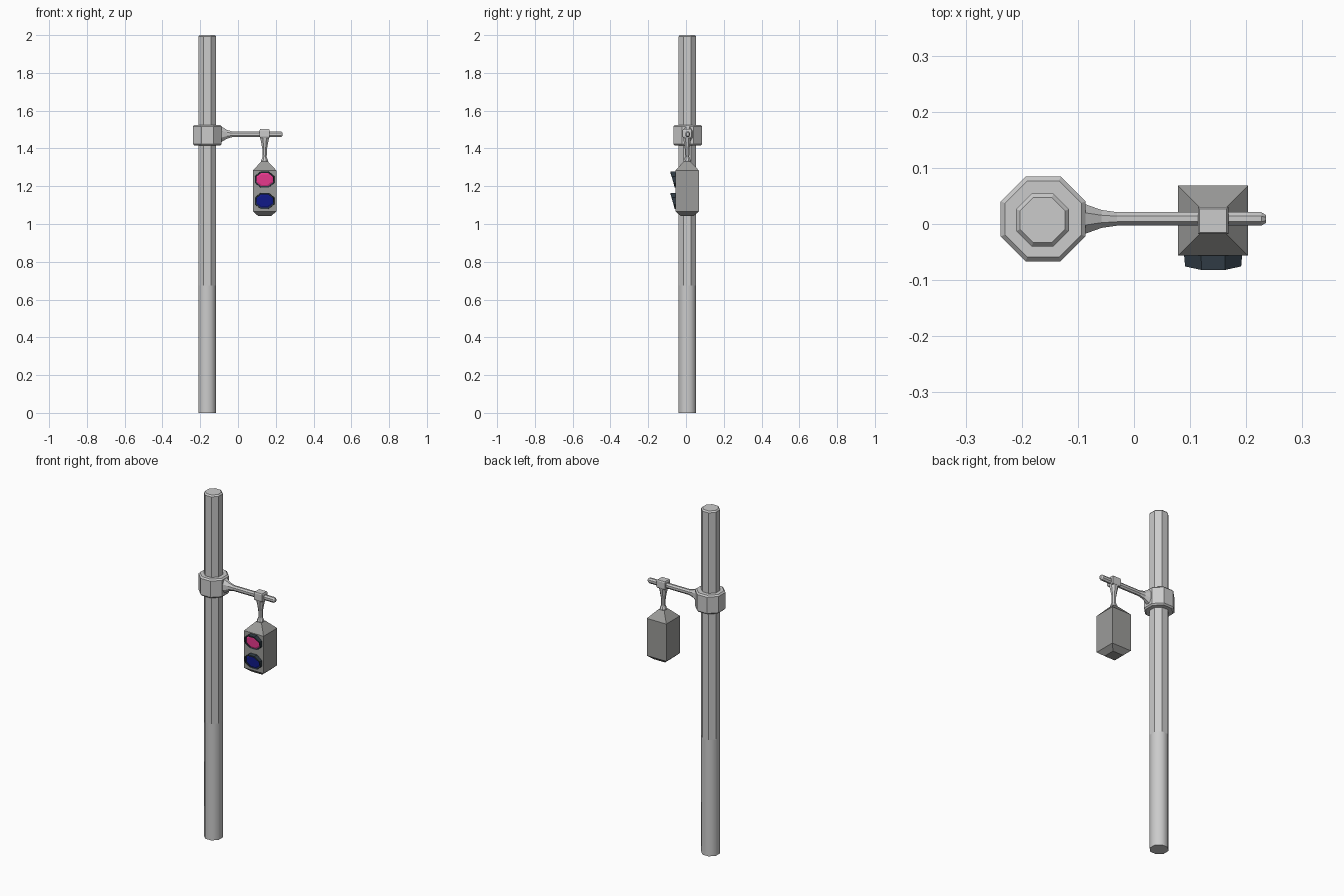
import bpy, bmesh, math

if "Cube" in bpy.data.objects:
    bpy.data.objects.remove(bpy.data.objects["Cube"])

CY = 0.009            # depth of pole and arm axis
PX, LX = -0.163, 0.141  # pole and signal positions
HY = 0.006            # depth of the signal axis


def material(name, rgb):
    m = bpy.data.materials.new(name)
    m.diffuse_color = (*rgb, 1)
    m.use_nodes = True
    m.node_tree.nodes["Principled BSDF"].inputs["Base Color"].default_value = m.diffuse_color
    return m


def section(h, v, n):
    """Flat-sided outline with half sizes h and v and 4 or 8 sides."""
    k = 1 / math.cos(math.pi / n)
    return [(h * k * math.cos(math.tau * (i + .5) / n),
             v * k * math.sin(math.tau * (i + .5) / n)) for i in range(n)]


def loft(name, center, axis, rings, n=8, mat=None, smooth_spans=()):
    """Skin sections (position along axis, half size, half size) and cap both ends."""
    bm = bmesh.new()
    loops = []
    for t, h, v in rings:
        loop = []
        for a, b in section(h, v, n):
            p = {'X': (t, a, b), 'Y': (a, t, b), 'Z': (a, b, t)}[axis]
            loop.append(bm.verts.new([c + q for c, q in zip(center, p)]))
        loops.append(loop)
    for j in range(len(loops) - 1):
        A, B = loops[j], loops[j + 1]
        for i in range(n):
            k = (i + 1) % n
            f = bm.faces.new((A[i], A[k], B[k], B[i]))
            f.smooth = j in smooth_spans
    bm.faces.new(loops[0])
    bm.faces.new(loops[-1])
    return finish(name, bm, mat)


def finish(name, bm, mat=None):
    bmesh.ops.recalc_face_normals(bm, faces=bm.faces)
    me = bpy.data.meshes.new(name)
    bm.to_mesh(me)
    bm.free()
    if mat:
        me.materials.append(mat)
    ob = bpy.data.objects.new(name, me)
    bpy.context.collection.objects.link(ob)
    return ob


def visor(name, z, mat):
    """Octagonal hood, deep at the top and flush at the bottom."""
    bm = bmesh.new()
    loops = []
    for h, v, front in ((.052, .043, 0), (.050, .042, 1), (.044, .035, 1), (.044, .035, 0)):
        loop = []
        for a, b in section(h, v, 8):
            depth = .004 + .022 * (b / v + 1) / 2 if front else -.004
            loop.append(bm.verts.new((LX + a, -.056 - depth, z + b)))
        loops.append(loop)
    for j in range(4):
        A, B = loops[j], loops[(j + 1) % 4]
        for i in range(8):
            k = (i + 1) % 8
            bm.faces.new((A[i], A[k], B[k], B[i]))
    finish(name, bm, mat)


dark = material("housing_grey", (.33, .33, .32))
hood = material("visor_dark", (.03, .045, .06))
pink = material("lens_pink", (.8, .04, .27))
blue = material("lens_blue", (.005, .01, .25))

# Pole, smooth on the lower third, with a chamfered top
loft("pole", (PX, CY - .002, 0), 'Z',
     [(0, .047, .047), (.675, .047, .047), (1.992, .047, .047), (2, .04, .04)],
     smooth_spans=(0,))

# Collar clamped round the pole
loft("collar", (PX + .001, CY, 0), 'Z',
     [(1.415, .068, .068), (1.423, .0755, .0755), (1.517, .0755, .0755), (1.525, .068, .068)])

# Arm flaring into the collar
loft("arm", (0, CY, 1.475), 'X',
     [(-.10, .028, .046), (-.086, .026, .040), (-.058, .016, .023), (-.03, .012, .015),
      (.227, .012, .015), (.235, .007, .009)])

# Hanger block and neck
loft("hanger_block", (LX, HY, 0), 'Z',
     [(1.455, .024, .021), (1.462, .027, .024), (1.496, .027, .024), (1.502, .024, .021)], n=4)
loft("hanger_neck", (LX, HY, 0), 'Z',
     [(1.457, .024, .021), (1.43, .018, .017), (1.395, .012, .012),
      (1.355, .011, .011), (1.338, .018, .018), (1.325, .018, .018)])

# Signal housing with pyramid roof and sloped base
loft("signal_housing", (LX, HY, 0), 'Z',
     [(1.042, .034, .034), (1.067, .0625, .0625), (1.283, .0625, .0625), (1.331, .018, .018)],
     n=4, mat=dark)

# Lenses and visors
for label, z, mat in (("upper", 1.235, pink), ("lower", 1.122, blue)):
    loft(label + "_lens", (LX, 0, z), 'Y',
         [(-.05, .046, .037), (-.059, .046, .037), (-.063, .036, .028)], mat=mat)
    visor(label + "_visor", z, hood)
